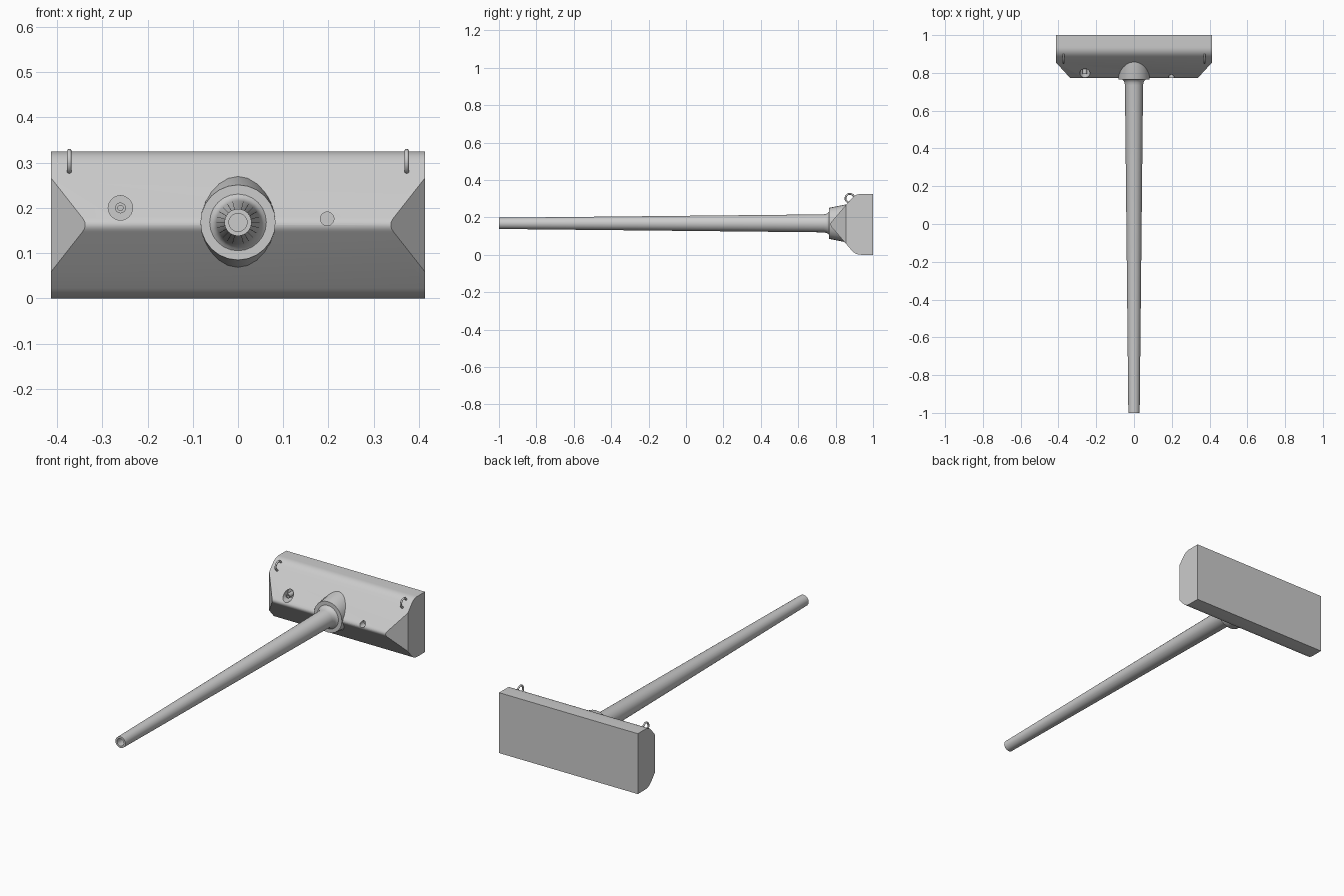
import bpy, bmesh, math
from mathutils import Vector, Matrix

if "Cube" in bpy.data.objects:
    bpy.data.objects.remove(bpy.data.objects["Cube"])

grey = bpy.data.materials.new("steel grey")
grey.diffuse_color = (0.6, 0.6, 0.6, 1)
grey.use_nodes = True
grey.node_tree.nodes["Principled BSDF"].inputs["Base Color"].default_value = grey.diffuse_color
AXIS_Z = 0.168


def finish(name, bm, angle=32):
    bmesh.ops.recalc_face_normals(bm, faces=bm.faces[:])
    me = bpy.data.meshes.new(name)
    bm.to_mesh(me)
    bm.free()
    me.materials.append(grey)
    ob = bpy.data.objects.new(name, me)
    bpy.context.collection.objects.link(ob)
    smooth(ob, angle)
    return ob


def smooth(ob, angle=32):
    bpy.ops.object.select_all(action='DESELECT')
    ob.select_set(True)
    bpy.context.view_layer.objects.active = ob
    bpy.ops.object.shade_smooth_by_angle(angle=math.radians(angle))


def rings(name, sections, x=0, z=AXIS_Z, n=24):
    """Skin rings (rx, rz, y) along the y axis and cap both ends."""
    bm = bmesh.new()
    loops = []
    for rx, rz, y in sections:
        loops.append([bm.verts.new((x + rx * math.cos(2 * math.pi * i / n), y,
                                    z + rz * math.sin(2 * math.pi * i / n)))
                      for i in range(n)])
    for a, b in zip(loops, loops[1:]):
        for i in range(n):
            j = (i + 1) % n
            bm.faces.new((a[i], a[j], b[j], b[i]))
    bm.faces.new(loops[0])
    bm.faces.new(loops[-1])
    return finish(name, bm)


def rounded(points, cuts, steps=6):
    """Replace each corner by a curve that starts `cut` away from it."""
    out = []
    for i, (p, c) in enumerate(zip(points, cuts)):
        p = Vector(p)
        if c == 0:
            out.append(p)
            continue
        a = p + (Vector(points[i - 1]) - p).normalized() * c
        b = p + (Vector(points[(i + 1) % len(points)]) - p).normalized() * c
        for k in range(steps + 1):
            t = k / steps
            out.append(a * (1 - t) ** 2 + p * 2 * t * (1 - t) + b * t * t)
    return out


# Wedge-shaped shield: rounded profile extruded along x
W, H = 0.413, 0.325
profile = rounded([(1, 0), (0.906, 0), (0.766, H / 2), (0.906, H), (1, H)],
                  [0, 0.03, 0.02, 0.03, 0])
bm = bmesh.new()
face = bm.faces.new([bm.verts.new((-W, p.x, p.y)) for p in profile])
ext = bmesh.ops.extrude_face_region(bm, geom=[face])
bmesh.ops.translate(bm, vec=(2 * W, 0, 0),
                    verts=[v for v in ext["geom"] if isinstance(v, bmesh.types.BMVert)])
# Slanted cut on each front corner
for s in (-1, 1):
    cut = bmesh.ops.bisect_plane(bm, geom=bm.verts[:] + bm.edges[:] + bm.faces[:],
                                 plane_co=(s * W, 0.855, 0),
                                 plane_no=(s * 0.08, -0.073, 0), clear_outer=True)
    bmesh.ops.edgeloop_fill(
        bm, edges=[e for e in cut["geom_cut"] if isinstance(e, bmesh.types.BMEdge)])
shield = finish("shield", bm)

# Round openings bored into the front slope
for x, z, r, floor in ((-0.26, 0.2, 0.027, 0.835), (0.197, 0.176, 0.015, 0.81)):
    cutter = rings("opening_cutter", [(r, r, 0.7), (r, r, floor)], x, z)
    cutter.hide_render = True
    mod = shield.modifiers.new("opening", 'BOOLEAN')
    mod.operation, mod.solver, mod.object = 'DIFFERENCE', 'EXACT', cutter
    bpy.context.view_layer.objects.active = shield
    bpy.ops.object.modifier_apply(modifier=mod.name)
    bpy.data.objects.remove(cutter)
smooth(shield)

# Small tube inside the left opening
rings("small_tube", [(0.006, 0.006, 0.825), (0.006, 0.006, 0.795),
                     (0.012, 0.012, 0.795), (0.012, 0.012, 0.845)], -0.26, 0.2, 16)

# Collar, circular in front and taller where it meets the shield
rings("collar", [(0.083, 0.083, 0.765), (0.083, 0.102, 0.86), (0.083, 0.104, 0.9)])

# Tapered hollow barrel with a flared root
rings("barrel", [(r, r, y) for r, y in (
    (0.02, -0.85), (0.02, -1), (0.03, -1), (0.048, 0.735), (0.051, 0.75),
    (0.056, 0.76), (0.064, 0.766), (0.064, 0.79))])

# Lifting rings on the upper edge
for s, side in ((-1, "left"), (1, "right")):
    bm = bmesh.new()
    R, r, n, m = 0.0235, 0.005, 24, 10
    grid = [[bm.verts.new((s * 0.373 + r * math.sin(2 * math.pi * j / m),
                           0.876 + (R + r * math.cos(2 * math.pi * j / m)) * math.cos(2 * math.pi * i / n),
                           0.302 + (R + r * math.cos(2 * math.pi * j / m)) * math.sin(2 * math.pi * i / n)))
             for j in range(m)] for i in range(n)]
    for i in range(n):
        for j in range(m):
            a, b = grid[i], grid[(i + 1) % n]
            k = (j + 1) % m
            bm.faces.new((a[j], b[j], b[k], a[k]))
    finish(side + "_lifting_ring", bm, 60)
